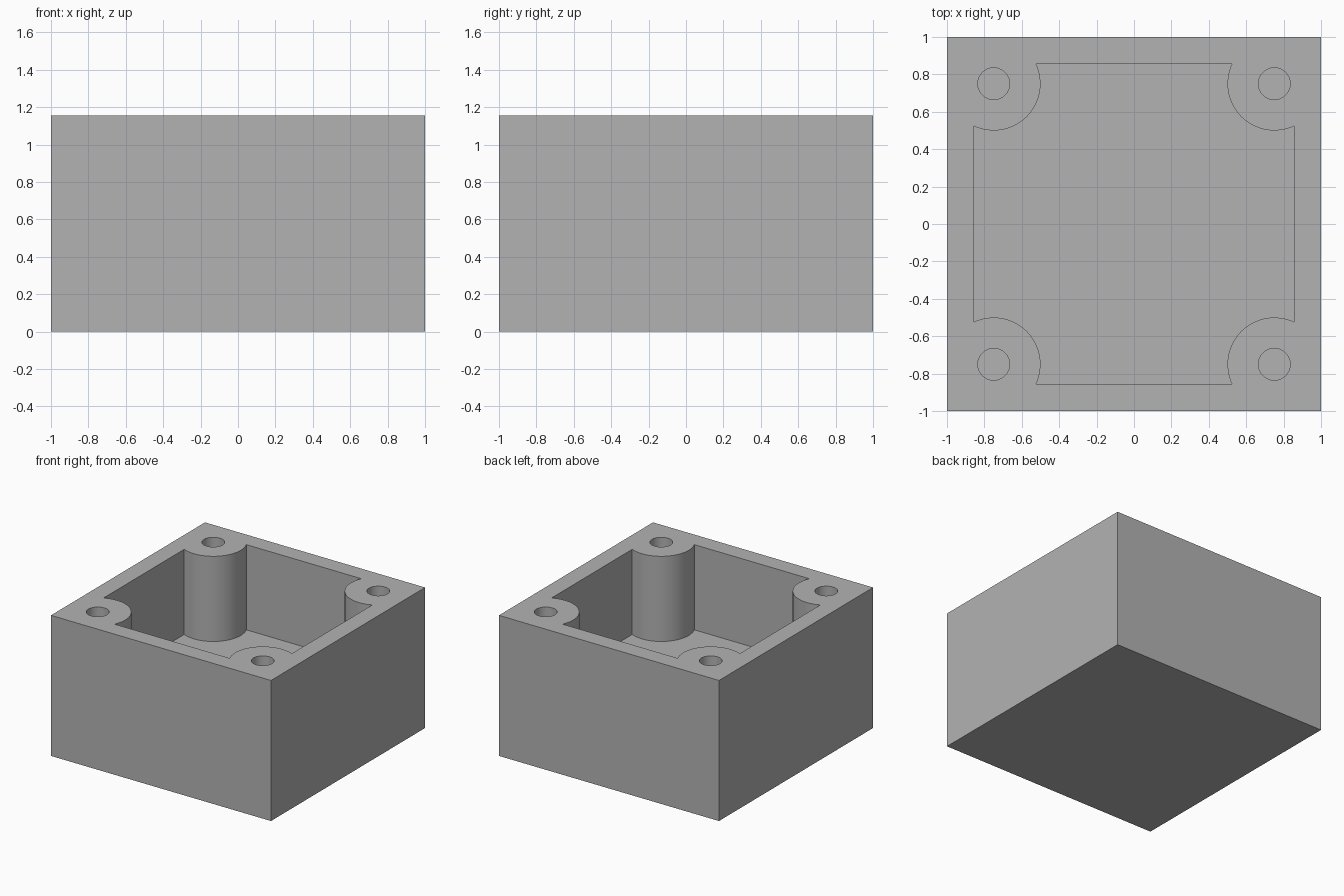
import bpy, bmesh
from math import acos, cos, sin, pi
from mathutils import Matrix, Vector

if "Cube" in bpy.data.objects:
    bpy.data.objects.remove(bpy.data.objects["Cube"], do_unlink=True)

HEIGHT = 1.155       # overall height
FLOOR = 0.455        # top of the cavity floor
INNER = 0.855        # half width of the cavity
BOSS = 0.75          # screw boss centre offset
BOSS_R = 0.25
HOLE_R = 0.085
HOLE_DEPTH = 0.70
ARC_STEPS = 32

grey = bpy.data.materials.new("plain grey")
grey.use_nodes = True
colour = (0.45, 0.45, 0.45, 1)
grey.diffuse_color = colour
grey.node_tree.nodes["Principled BSDF"].inputs["Base Color"].default_value = colour


def prism(name, outline, bottom, top):
    """Extrude a counter-clockwise outline between two heights."""
    bm = bmesh.new()
    base = bm.faces.new([bm.verts.new((p[0], p[1], bottom)) for p in outline])
    extruded = bmesh.ops.extrude_face_region(bm, geom=[base], use_keep_orig=True)["geom"]
    verts = [g for g in extruded if isinstance(g, bmesh.types.BMVert)]
    bmesh.ops.translate(bm, verts=verts, vec=(0, 0, top - bottom))
    bmesh.ops.recalc_face_normals(bm, faces=bm.faces)
    mesh = bpy.data.meshes.new(name)
    bm.to_mesh(mesh)
    bm.free()
    mesh.materials.append(grey)
    obj = bpy.data.objects.new(name, mesh)
    bpy.context.collection.objects.link(obj)
    return obj


def arc(centre, radius, start, end, steps):
    return [Vector((centre + radius * cos(a), centre + radius * sin(a)))
            for a in (start + (end - start) * i / steps for i in range(steps + 1))]


def turned(points, quarter):
    turn = Matrix.Rotation(quarter * pi / 2, 2)
    return [turn @ p for p in points]


def cut(target, cutter):
    mod = target.modifiers.new("cut", "BOOLEAN")
    mod.operation = "DIFFERENCE"
    mod.solver = "EXACT"
    mod.object = cutter
    bpy.context.view_layer.objects.active = target
    bpy.ops.object.modifier_apply(modifier=mod.name)
    bpy.data.objects.remove(cutter, do_unlink=True)


# Solid block
box = prism("box_body", [(-1, -1), (1, -1), (1, 1), (-1, 1)], 0, HEIGHT)

# Cavity that leaves a round boss standing in each corner
sweep = acos((INNER - BOSS) / BOSS_R)
corner = arc(BOSS, BOSS_R, -sweep, sweep - 3 * pi / 2, ARC_STEPS)
outline = [p for q in range(4) for p in turned(corner, q)]
cut(box, prism("cavity_cutter", outline, FLOOR, HEIGHT + 0.1))

# Blind screw hole in each boss
circle = arc(BOSS, HOLE_R, 0, 2 * pi, 48)[:-1]
for q in range(4):
    cut(box, prism("hole_cutter", turned(circle, q), HEIGHT - HOLE_DEPTH, HEIGHT + 0.1))

# Smooth the round walls, keep the edges sharp
bpy.ops.object.select_all(action="DESELECT")
box.select_set(True)
bpy.context.view_layer.objects.active = box
bpy.ops.object.shade_smooth_by_angle()
